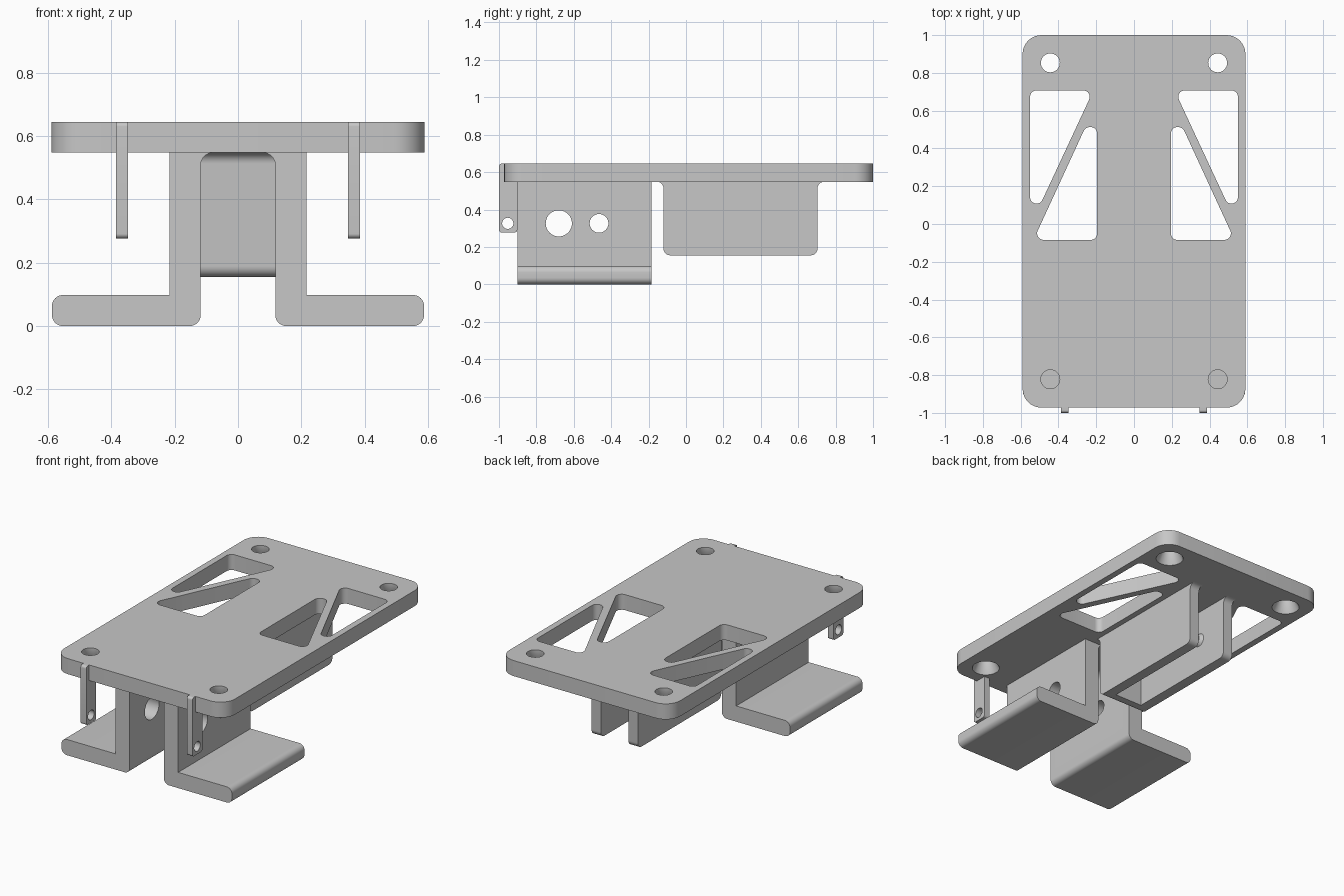
import bpy, bmesh, math
from mathutils import Vector, Matrix

cube = bpy.data.objects.get("Cube")
if cube:
    bpy.data.objects.remove(cube, do_unlink=True)

GREY = (0.57, 0.57, 0.57, 1)
grey = bpy.data.materials.new("plain grey")
grey.use_nodes = True
grey.diffuse_color = GREY
grey.node_tree.nodes["Principled BSDF"].inputs["Base Color"].default_value = GREY


def rounded(corners, steps=8):
    """Outline from (u, v, radius) corners; convex and concave both work."""
    out = []
    for i, (u, v, r) in enumerate(corners):
        p = Vector((u, v))
        if r == 0:
            out.append(p)
            continue
        a = (Vector(corners[i - 1][:2]) - p).normalized()
        b = (Vector(corners[(i + 1) % len(corners)][:2]) - p).normalized()
        half = a.angle(b) / 2
        centre = p + (a + b).normalized() * r / math.sin(half)
        start = p + a * r / math.tan(half) - centre
        end = p + b * r / math.tan(half) - centre
        sweep = start.angle_signed(end)
        for k in range(steps + 1):
            out.append(centre + Matrix.Rotation(-sweep * k / steps, 2) @ start)
    return out


def circle(u, v, r, n=40):
    return [Vector((u + r * math.cos(math.tau * k / n), v + r * math.sin(math.tau * k / n)))
            for k in range(n)]


def box(u0, u1, v0, v1, r=0):
    return rounded([(u0, v0, r), (u1, v0, r), (u1, v1, r), (u0, v1, r)])


PLACE = {"X": lambda p, d: (d, p.x, p.y),
         "Y": lambda p, d: (p.x, d, p.y),
         "Z": lambda p, d: (p.x, p.y, d)}


def prism(name, outline, axis, lo, hi, end_outline=None):
    """Extrude an outline along an axis, optionally tapering to a second outline."""
    bm = bmesh.new()
    a = [bm.verts.new(PLACE[axis](p, lo)) for p in outline]
    b = [bm.verts.new(PLACE[axis](p, hi)) for p in (end_outline or outline)]
    bm.faces.new(a)
    bm.faces.new(b)
    for i in range(len(a)):
        bm.faces.new((a[i - 1], a[i], b[i], b[i - 1]))
    bmesh.ops.recalc_face_normals(bm, faces=bm.faces)
    mesh = bpy.data.meshes.new(name)
    bm.to_mesh(mesh)
    bm.free()
    mesh.materials.append(grey)
    ob = bpy.data.objects.new(name, mesh)
    bpy.context.collection.objects.link(ob)
    return ob


def activate(ob):
    bpy.ops.object.select_all(action="DESELECT")
    ob.select_set(True)
    bpy.context.view_layer.objects.active = ob


def mirror(ob):
    activate(ob)
    mod = ob.modifiers.new("mirror", "MIRROR")
    mod.use_mirror_merge = False
    bpy.ops.object.modifier_apply(modifier=mod.name)
    return ob


def cut(ob, cutters):
    activate(ob)
    for c in cutters:
        mod = ob.modifiers.new("cut", "BOOLEAN")
        mod.operation = "DIFFERENCE"
        mod.solver = "EXACT"
        mod.object = c
        bpy.ops.object.modifier_apply(modifier=mod.name)
        bpy.data.objects.remove(c, do_unlink=True)


def smooth(ob):
    activate(ob)
    bpy.ops.object.shade_smooth_by_angle(angle=math.radians(30))


BOTTOM, TOP = 0.548, 0.645
INSIDE = 0.58        # height at which parts end within the plate

# Top plate with triangular windows and countersunk screw holes
plate = prism("top_plate", box(-0.59, 0.59, -0.972, 1.0, 0.1), "Z", BOTTOM, TOP)
R = 0.034
windows = [
    [(0.55, 0.707, R), (0.215, 0.707, R), (0.494, 0.108, R), (0.55, 0.108, R)],
    [(0.195, 0.513, R), (0.257, 0.513, R), (0.532, -0.084, R), (0.195, -0.084, R)],
]
cutters = [prism("window_cutter", rounded(w), "Z", 0.4, 0.8) for w in windows]
for y in (0.853, -0.822):
    cutters.append(prism("screw_hole_cutter", circle(0.443, y, 0.05), "Z", 0.4, 0.8))
    cutters.append(prism("countersink_cutter", circle(0.443, y, 0.082), "Z",
                         BOTTOM - 0.005, TOP - 0.035, circle(0.443, y, 0.05)))
cut(plate, [mirror(c) for c in cutters])
smooth(plate)

# Pair of L-shaped legs with feet turned outwards and two cross holes
leg_outline = rounded([
    (0.118, 0, 0.035), (0.588, 0, 0.035), (0.588, 0.098, 0.035), (0.217, 0.098, 0),
    (0.217, INSIDE, 0), (0.073, INSIDE, 0), (0.073, BOTTOM, 0), (0.118, BOTTOM, 0.04)])
legs = prism("legs", leg_outline, "Y", -0.9, -0.185)
cut(legs, [prism("leg_hole_cutter", circle(y, 0.326, r), "X", 0, 0.4)
           for y, r in ((-0.68, 0.07), (-0.465, 0.05))])
smooth(mirror(legs))

# U-shaped bracket: two side walls joined by a front wall, open at the back
F = 0.035
wall_outline = rounded([
    (-0.12, 0.155, F), (0.703, 0.155, F), (0.703, BOTTOM, F), (0.743, BOTTOM, 0),
    (0.743, INSIDE, 0), (-0.16, INSIDE, 0), (-0.16, BOTTOM, 0), (-0.12, BOTTOM, F)])
bracket = prism("rear_bracket", wall_outline, "X", -0.16, 0.16)
cut(bracket, [prism("channel_cutter", box(-0.095, 0.095, -0.05, 1.2), "Z", 0, 0.7)])
smooth(bracket)

# Small tapered bosses on the inner faces of the bracket
bosses = prism("bracket_bosses", circle(0.48, 0.36, 0.025), "X", 0.075, 0.1,
               circle(0.48, 0.36, 0.045))
smooth(mirror(bosses))

# Thin hanging tabs at the front edge, each with a pin hole
tabs = prism("front_tabs", box(-1.0, -0.902, 0.277, TOP, 0.015), "X", 0.347, 0.386)
cut(tabs, [prism("pin_hole_cutter", circle(-0.953, 0.326, 0.03), "X", 0.2, 0.5)])
smooth(mirror(tabs))
